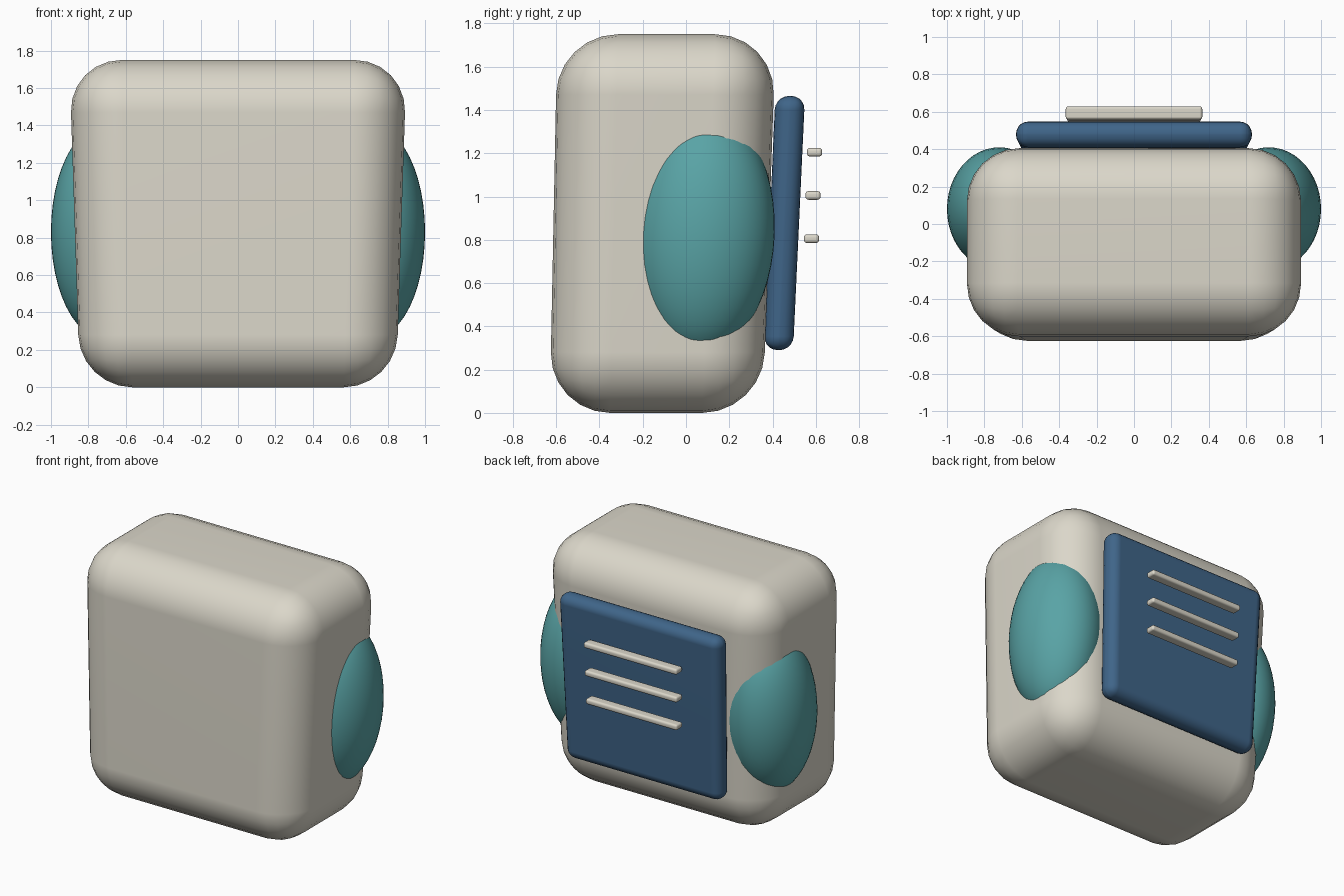
import bpy
import bmesh
from mathutils import Vector

cube = bpy.data.objects.get("Cube")
if cube:
    bpy.data.objects.remove(cube, do_unlink=True)


def material(name, rgb):
    mat = bpy.data.materials.new(name)
    mat.use_nodes = True
    mat.diffuse_color = (*rgb, 1)
    mat.node_tree.nodes["Principled BSDF"].inputs["Base Color"].default_value = (*rgb, 1)
    return mat


cream = material("warm cream", (0.71, 0.68, 0.59))
teal = material("teal", (0.10, 0.37, 0.38))
navy = material("slate blue", (0.05, 0.13, 0.25))


def finish(bm, name, mat):
    mesh = bpy.data.meshes.new(name)
    bm.to_mesh(mesh)
    bm.free()
    mesh.materials.append(mat)
    for poly in mesh.polygons:
        poly.use_smooth = True
    obj = bpy.data.objects.new(name, mesh)
    bpy.context.collection.objects.link(obj)
    return obj


def rounded_block(name, mat, bottom, top, radius, segments):
    """Tapered box; bottom and top are (half width, front y, back y, z)."""
    bm = bmesh.new()
    bmesh.ops.create_cube(bm, size=2)
    for v in bm.verts:
        half, front, back, z = top if v.co.z > 0 else bottom
        v.co = Vector((half * v.co.x, back if v.co.y > 0 else front, z))
    obj = finish(bm, name, mat)
    bevel = obj.modifiers.new("rounding", "BEVEL")
    bevel.width = radius
    bevel.segments = segments
    bevel.limit_method = "NONE"
    normals = obj.modifiers.new("flat face shading", "WEIGHTED_NORMAL")
    normals.keep_sharp = True
    return obj


# Main body, leaning slightly back and widening upwards
rounded_block("body", cream, (0.845, -0.63, 0.355, 0), (0.902, -0.595, 0.415, 1.75), 0.28, 6)

# Back panel
rounded_block("back_panel", navy, (0.605, 0.36, 0.495, 0.29), (0.632, 0.413, 0.55, 1.465), 0.064, 5)

# Raised bars behind the panel
for i, label in enumerate(("lower", "middle", "upper")):
    z = 0.805 + 0.2 * i
    y = 0.545 + 0.007 * i
    half = 0.357 + 0.004 * i
    rounded_block(label + "_bar", cream, (half, y, y + 0.07, z - 0.02),
                  (half, y, y + 0.07, z + 0.02), 0.014, 3)

# Domed side pads
for side, label in ((1, "left"), (-1, "right")):
    bm = bmesh.new()
    bmesh.ops.create_uvsphere(bm, u_segments=48, v_segments=24, radius=1)
    for v in bm.verts:
        x, y, z = v.co
        height = 0.83 + 0.567 * z
        v.co = Vector((side * 0.72 + 0.28 * x, 0.08 + 0.33 * y + 0.03 * (height - 0.83), height))
    finish(bm, label + "_side_pad", teal)
